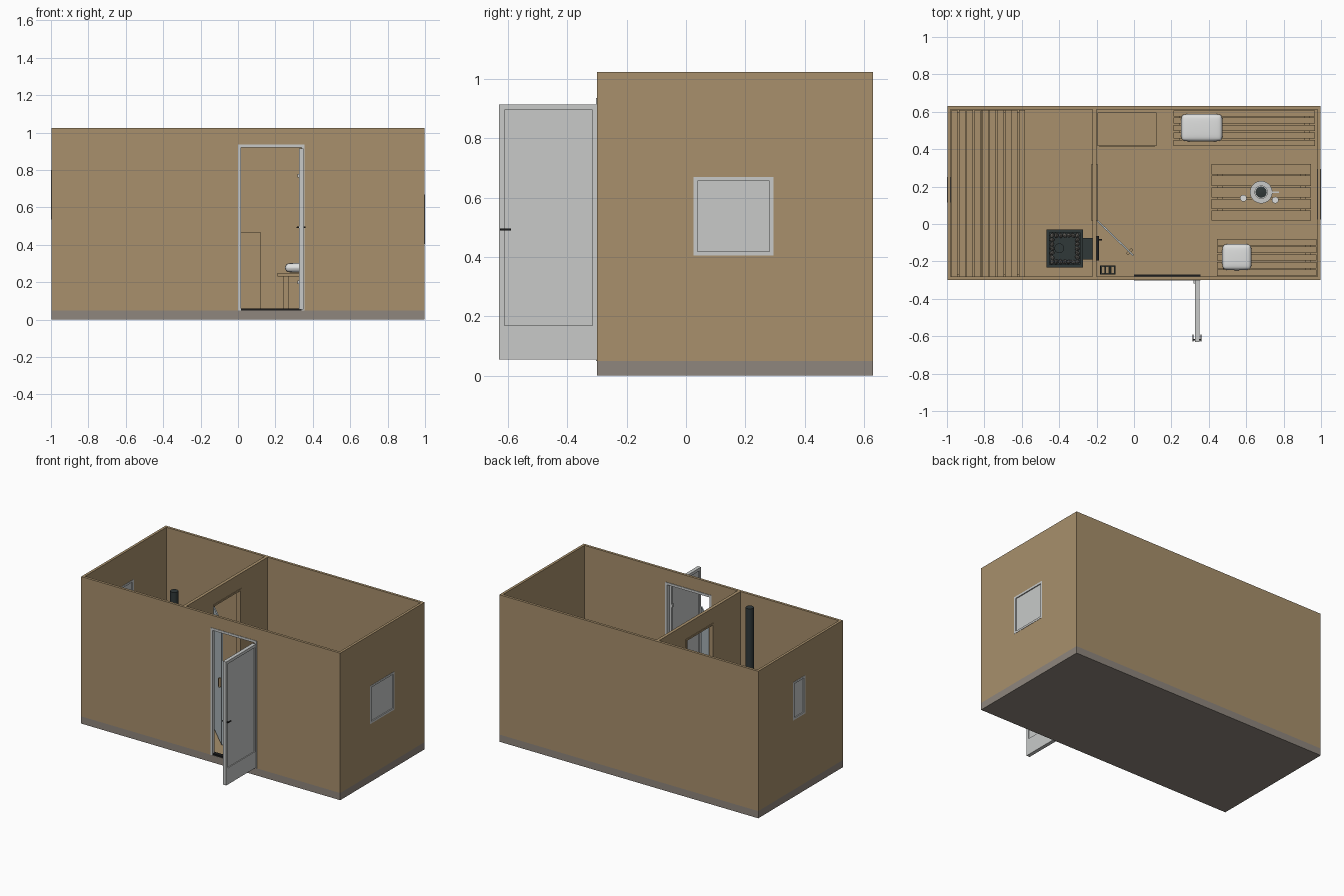
import bpy, bmesh, math, random
from mathutils import Matrix, Vector

random.seed(4)
if "Cube" in bpy.data.objects:
    bpy.data.objects.remove(bpy.data.objects["Cube"])


def material(name, r, g, b):
    mat = bpy.data.materials.new(name)
    mat.use_nodes = True
    lin = [((c / 255 + .055) / 1.055) ** 2.4 for c in (r, g, b)]
    mat.diffuse_color = (*lin, 1)
    mat.node_tree.nodes["Principled BSDF"].inputs["Base Color"].default_value = (*lin, 1)
    return mat


WOOD = material("warm wood", 168, 144, 108)
GREY = material("light grey", 200, 202, 201)
BASE = material("foundation grey", 143, 134, 125)
IRON = material("dark iron", 48, 56, 57)
STONE = material("sauna stone", 92, 90, 86)
WHITE = material("cushion white", 222, 223, 222)
GLASS = material("pale glass", 186, 198, 203)
BLACK = material("black metal", 28, 28, 28)


def finish(name, bm, mat, smooth=False):
    mesh = bpy.data.meshes.new(name)
    bm.to_mesh(mesh)
    bm.free()
    mesh.materials.append(mat)
    obj = bpy.data.objects.new(name, mesh)
    bpy.context.collection.objects.link(obj)
    if smooth:
        bpy.context.view_layer.objects.active = obj
        bpy.ops.object.select_all(action='DESELECT')
        obj.select_set(True)
        bpy.ops.object.shade_smooth_by_angle(angle=math.radians(40))
    return obj


def boxes(name, mat, *parts):
    """Each part is (x0, x1, y0, y1, z0, z1)."""
    bm = bmesh.new()
    for x0, x1, y0, y1, z0, z1 in parts:
        size = Vector((x1 - x0, y1 - y0, z1 - z0))
        if min(size) > 0:
            mid = Vector((x0 + x1, y0 + y1, z0 + z1)) / 2
            bmesh.ops.create_cube(bm, size=1, matrix=Matrix.Translation(mid) @ Matrix.Diagonal((*size, 1)))
    return finish(name, bm, mat)


def ring(name, mat, axis, t0, t1, outer, hole):
    """Upright rectangular panel with a rectangular opening."""
    a0, a1, b0, b1 = outer
    c0, c1, d0, d1 = hole
    rects = [(a0, c0, b0, b1), (c1, a1, b0, b1), (c0, c1, b0, d0), (c0, c1, d1, b1)]
    order = (lambda u0, u1: (t0, t1, u0, u1)) if axis == 'x' else (lambda u0, u1: (u0, u1, t0, t1))
    return boxes(name, mat, *[(*order(u0, u1), z0, z1) for u0, u1, z0, z1 in rects])


def inset(rect, m):
    return (rect[0] + m, rect[1] - m, rect[2] + m, rect[3] - m)


def cylinder(name, mat, x, y, z0, z1, r, r2=None, sides=24):
    bm = bmesh.new()
    bmesh.ops.create_cone(bm, cap_ends=True, segments=sides, radius1=r, radius2=r if r2 is None else r2,
                          depth=z1 - z0, matrix=Matrix.Translation((x, y, (z0 + z1) / 2)))
    return finish(name, bm, mat, True)


def slatted(name, x0, x1, y0, y1, top, count, along='x', gap=.007):
    """Slatted top on rails and four legs."""
    thick, leg, ins = .018, .03, .03
    parts = []
    lo, hi = (y0, y1) if along == 'x' else (x0, x1)
    step = (hi - lo + gap) / count
    for i in range(count):
        a, b = lo + i * step, lo + (i + 1) * step - gap
        span = (x0, x1, a, b) if along == 'x' else (a, b, y0, y1)
        parts.append((*span, top - thick, top))
    under = top - thick
    for x in (x0 + ins, x1 - ins - leg):
        parts.append((x, x + leg, y0 + .01, y1 - .01, under - leg, under))
        for y in (y0 + .01, y1 - .01 - leg):
            parts.append((x, x + leg, y, y + leg, FLOOR, under - leg))
    return boxes(name, WOOD, *parts)


FLOOR, TOP = .055, 1.024
WALL = .018
L, R, F, B = -.998, .998, -.3, .63

# Foundation, floor and outer walls
boxes("foundation", BASE, (L, R, F, B, 0, .05))
boxes("floor", WOOD, (L + WALL, R - WALL, F + WALL, B - WALL, .05, FLOOR))
boxes("back_wall", WOOD, (L, R, B - WALL, B, .05, TOP))
doorway = (0, .355, .05, .937)
ring("front_wall", WOOD, 'y', F, F + WALL, (L, R, .05, TOP), doorway)
side = (F + WALL, B - WALL, .05, TOP)
for label, x0, x1, opening in (("left", R - WALL, R, (.025, .295, .405, .67)),
                               ("right", L, L + WALL, (.115, .25, .535, .8))):
    ring(label + "_wall", WOOD, 'x', x0, x1, side, opening)
    ring(label + "_window_frame", GREY, 'x', x0 - .002, x1 + .002, opening, inset(opening, .014))
    boxes(label + "_window_pane", GREY, (x0 + .005, x1 - .005, *inset(opening, .014)))

# Partition with framed inner doorway
inner = (.015, .32, FLOOR, .92)
ring("partition_wall", WOOD, 'x', -.222, -.2, (F + WALL, B - WALL, FLOOR, TOP), inner)
ring("inner_door_frame", WOOD, 'x', -.226, -.196, inner, (.027, .308, FLOOR, .908))
boxes("inner_threshold", IRON, (-.218, -.204, .027, .308, FLOOR, .062))

# Inner glass door, swung open about its hinge
leaf = boxes("inner_glass_door", GLASS, (0, .27, -.004, .004, .065, .905))
pull = boxes("inner_door_handle", WOOD, (.235, .25, -.02, .02, .46, .52))
for part in (leaf, pull):
    part.location = (-.198, .02, 0)
    part.rotation_euler.z = math.radians(-44)

# Entrance frame, threshold and open door
ring("entrance_frame", GREY, 'y', F - .003, F + WALL + .004, doorway, (.015, .34, .05, .921))
boxes("entrance_threshold", BLACK, (.0, .355, F + .002, F + .03, .05, .061))
door = (-.63, F - .003, .055, .915)
glazing = (-.612, -.315, .17, .895)
ring("entrance_door", GREY, 'x', .325, .35, door, glazing)
boxes("entrance_door_pane", GREY, (.331, .344, *glazing))
boxes("entrance_door_handle", BLACK, *[(x, x + .006, -.627, -.59, .49, .496) for x in (.313, .356)],
      (.315, .36, -.622, -.614, .489, .497))
boxes("entrance_hinges", GREY, *[(.318, .325, -.318, -.303, z, z + .02) for z in (.19, .76)])

# Sauna benches in two steps
slatted("upper_sauna_bench", -.977, -.655, -.28, .61, .5, 8, 'y')
slatted("lower_sauna_bench", -.817, -.583, -.28, .61, .27, 6, 'y')

# Stove with stones, chimney and firing tunnel
sx0, sx1, sy0, sy1 = -.468, -.272, -.232, -.03
boxes("stove_body", IRON, (sx0 + .012, sx1 - .012, sy0 + .012, sy1 - .012, .08, .38))
boxes("stove_legs", IRON, *[(x, x + .02, y, y + .02, FLOOR, .08)
                            for x in (sx0 + .02, sx1 - .04) for y in (sy0 + .02, sy1 - .04)])
rim = [(sx0, sx1, sy0, sy0 + .016), (sx0, sx1, sy1 - .016, sy1),
       (sx0, sx0 + .016, sy0, sy1), (sx1 - .016, sx1, sy0, sy1)]
boxes("stove_rim", IRON, *[(*r, .37, .43) for r in rim])
cylinder("chimney", IRON, -.4, -.13, .38, 1.02, .026)
boxes("firing_tunnel", IRON, (sx1 - .012, -.2, -.19, -.075, .12, .26))
boxes("stove_door", BLACK, (-.2, -.186, -.195, -.065, .1, .28))
boxes("stove_door_handle", BLACK, (-.186, -.17, -.088, -.08, .16, .22))
bm = bmesh.new()
for i in range(7):
    for j in range(7):
        x, y = sx0 + .03 + i * .0225, sy0 + .03 + j * .0235
        if math.hypot(x + .4, y + .13) > .035 and (i in (0, 6) or j in (0, 6)):
            spin = Matrix.Rotation(random.random() * 6, 4, 'Z')
            shape = Matrix.Diagonal((1.2, .9, random.uniform(.7, 1), 1))
            bmesh.ops.create_icosphere(bm, subdivisions=1, radius=.013,
                                       matrix=Matrix.Translation((x, y, .388)) @ spin @ shape)
finish("stove_stones", bm, STONE)

# Firewood rack
boxes("firewood_rack", IRON, (-.182, -.1, -.27, -.222, FLOOR, .065),
      *[(x, x + .006, -.27, -.222, .065, .13) for x in (-.182, -.157, -.131, -.106)])
boxes("firewood", WOOD, *[(x, x + .017, -.265, -.227, .065, .12) for x in (-.175, -.15, -.124)])

# Cabinet with two fronts
boxes("cabinet", WOOD, (-.195, .12, .418, .595, FLOOR, .47))
boxes("cabinet_fronts", WOOD, *[(-.185, .11, .411, .418, z, z + .19) for z in (.065, .268)])

# Lounge furniture
slatted("back_bench", .212, .968, .418, .608, .25, 5)
slatted("front_bench", .445, .975, -.278, -.08, .25, 5)
slatted("table", .415, .947, .018, .32, .39, 5)


def cushion(name, x0, x1, y0, y1):
    obj = boxes(name, WHITE, (x0, x1, y0, y1, .25, .305))
    bevel = obj.modifiers.new("soft_edge", 'BEVEL')
    bevel.width, bevel.segments = .025, 2
    sub = obj.modifiers.new("rounding", 'SUBSURF')
    sub.levels = sub.render_levels = 2
    obj.data.shade_smooth()


cushion("back_cushion", .25, .475, .44, .59)
cushion("front_cushion", .47, .63, -.248, -.105)

# Tableware
cylinder("plate", GREY, .68, .17, .39, .4, .035, .06, 32)
cylinder("bowl", WHITE, .68, .17, .4, .425, .022, .036)
cylinder("bowl_filling", IRON, .68, .17, .425, .429, .03, .01)
for i, (x, y) in enumerate(((.585, .138), (.755, .128))):
    cylinder("cup_%d" % i, WHITE, x, y, .39, .425, .013, .018, 16)
boxes("spoon", GREY, (.735, .775, .166, .173, .39, .395))
